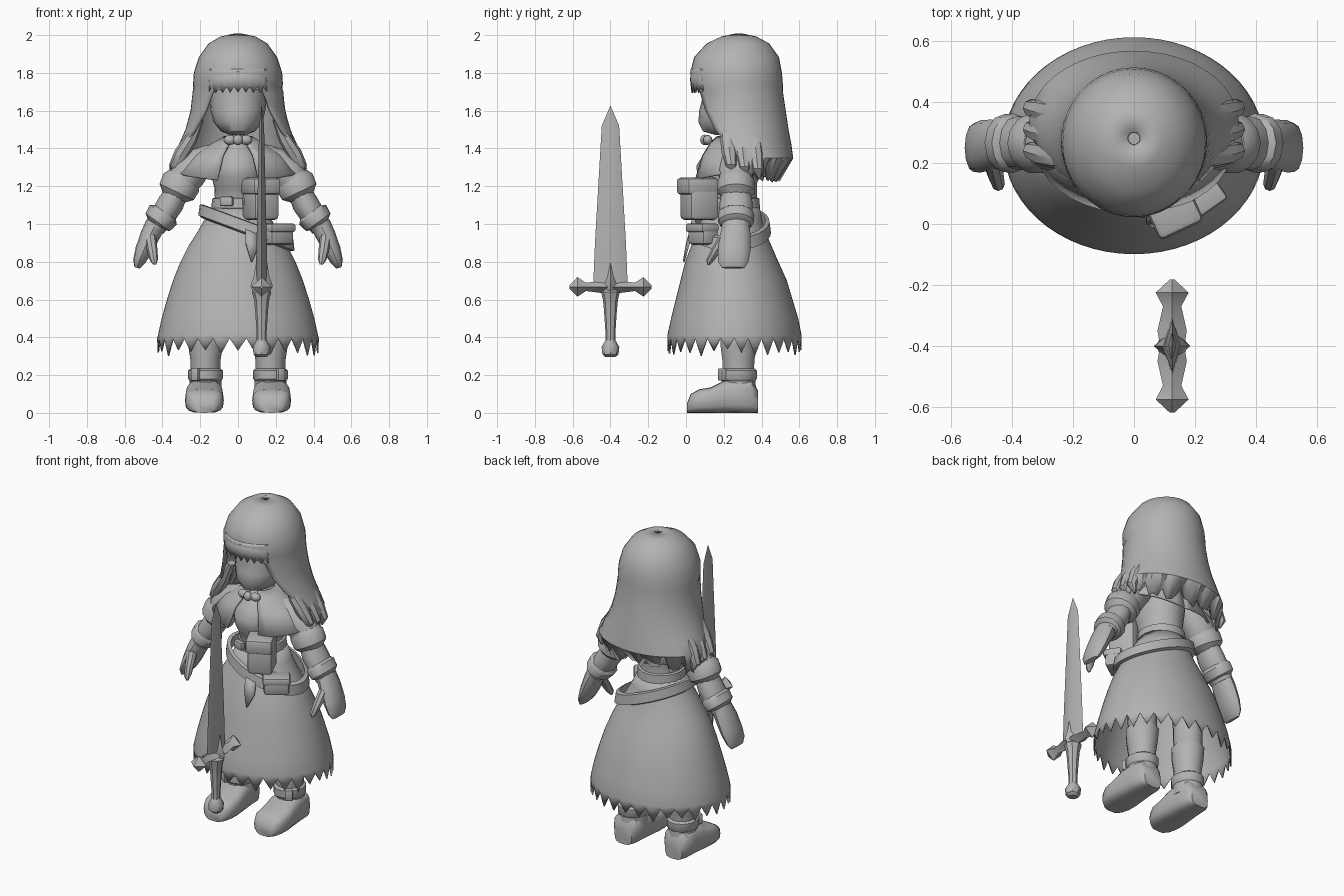
import bpy, bmesh, math, random
from mathutils import Vector as V

random.seed(4)
if "Cube" in bpy.data.objects:
    bpy.data.objects.remove(bpy.data.objects["Cube"])

grey = bpy.data.materials.new("plain_grey")
grey.use_nodes = True
grey.diffuse_color = (0.45, 0.45, 0.45, 1)
grey.node_tree.nodes["Principled BSDF"].inputs["Base Color"].default_value = grey.diffuse_color
parts = []


def finish(name, bm, thick=0):
    bmesh.ops.remove_doubles(bm, verts=bm.verts, dist=0.0005)
    bmesh.ops.recalc_face_normals(bm, faces=bm.faces)
    mesh = bpy.data.meshes.new(name)
    bm.to_mesh(mesh)
    bm.free()
    mesh.materials.append(grey)
    ob = bpy.data.objects.new(name, mesh)
    bpy.context.collection.objects.link(ob)
    if thick:
        mod = ob.modifiers.new("thickness", 'SOLIDIFY')
        mod.thickness = thick
        mod.offset = 0
    parts.append(ob)
    return ob


def skin(name, rings, closed=True, caps=True, thick=0):
    """Bridge successive rows of points into one surface."""
    bm = bmesh.new()
    rows = [[bm.verts.new(p) for p in r] for r in rings]
    n = len(rows[0])
    for a, b in zip(rows, rows[1:]):
        for i in range(n if closed else n - 1):
            j = (i + 1) % n
            bm.faces.new((a[i], a[j], b[j], b[i]))
    if caps:
        bm.faces.new(rows[0])
        bm.faces.new(rows[-1])
    return finish(name, bm, thick)


def ring(c, u, v, n):
    return [V(c) + V(u) * math.cos(math.tau * i / n) + V(v) * math.sin(math.tau * i / n)
            for i in range(n)]


def stack(name, rows, n=16, x=0, caps=True):
    """Upright loft; each row is height, half width, front y, back y."""
    return skin(name, [ring((x, (f + b) / 2, z), (w, 0, 0), (0, (b - f) / 2, 0), n)
                       for z, w, f, b in rows], caps=caps)


def limb(name, rows, side=1, n=12):
    """Tube; each row is x, y, z, radius in the arm plane, radius in y."""
    pts = [V((x * side, y, z)) for x, y, z, a, b in rows]
    rings = []
    for i, p in enumerate(pts):
        d = (pts[min(i + 1, len(pts) - 1)] - pts[max(i - 1, 0)]).normalized()
        u = V((d.z, 0, -d.x)).normalized()
        rings.append(ring(p, u * rows[i][3], V((0, rows[i][4], 0)), n))
    return skin(name, rings)


def arc(z, w, f, b, lo, hi, n):
    """Points round an ellipse between two angles from the front, in degrees."""
    out = []
    for i in range(n + 1):
        t = math.radians(lo + (hi - lo) * i / n)
        out.append(V((w * math.sin(t), (f + b) / 2 - (b - f) / 2 * math.cos(t), z)))
    return out


def block(name, centre, size, turn=0, bevel=0.02):
    bm = bmesh.new()
    bmesh.ops.create_cube(bm, size=1)
    for v in bm.verts:
        v.co = V((v.co.x * size[0], v.co.y * size[1], v.co.z * size[2]))
    bmesh.ops.bevel(bm, geom=bm.edges[:], offset=bevel, segments=2, affect='EDGES', profile=0.5)
    ob = finish(name, bm)
    ob.location = centre
    ob.rotation_euler.z = math.radians(turn)
    return ob


def ball(name, centre, size):
    bm = bmesh.new()
    bmesh.ops.create_uvsphere(bm, u_segments=12, v_segments=8, radius=1)
    for v in bm.verts:
        v.co = V(centre) + V([a * s for a, s in zip(v.co, size)])
    return finish(name, bm)


# Head and face
stack("head", [(1.47, .04, .16, .28), (1.49, .09, .09, .34), (1.54, .13, .065, .38),
               (1.6, .145, .07, .4), (1.66, .15, .085, .42), (1.74, .16, .08, .43),
               (1.82, .15, .09, .42)], 20)

# Hair shell, open at the face, with a ragged lower edge
hair_rows = [(2.0, .02, .26, .3, 0), (1.985, .09, .19, .37, 0), (1.95, .15, .115, .435, 0),
             (1.88, .2, .05, .485, 0), (1.8, .226, .03, .5, 0), (1.74, .23, .035, .505, 4),
             (1.7, .232, .04, .505, 34), (1.6, .243, .04, .52, 44), (1.5, .27, .05, .535, 56),
             (1.42, .305, .07, .55, 68), (1.35, .335, .1, .56, 78)]
hair = [arc(z, w, f, b, o, 360 - o, 36) for z, w, f, b, o in hair_rows]
tips = arc(1.25, .33, .14, .49, 82, 278, 36)
for i, p in enumerate(tips):
    p.z += (.06 if i % 4 == 0 else .0) + random.uniform(-.03, .02)
skin("hair", hair + [tips], closed=False, caps=False, thick=.016)

fringe = [arc(z, w, f, .5, -42, 42, 16) for z, w, f in ((1.82, .22, .03), (1.76, .226, .028), (1.71, .225, .035))]
for i, p in enumerate(fringe[-1]):
    p.z += .02 if i % 2 else -.015
skin("fringe", fringe, closed=False, caps=False, thick=.012)

for s, word in ((1, "left"), (-1, "right")):
    # Side locks curling outward over the shoulders
    for k in range(3):
        y = .22 + .07 * k
        limb(f"{word}_hair_lock_{k}", [(.2, y, 1.56, .02, .03), (.25, y, 1.45, .035, .04),
             (.3, y + .01, 1.37, .04, .04), (.335, y + .02, 1.31 - .01 * k, .03, .03),
             (.32, y + .03, 1.26 - .01 * k, .006, .006)], s, 8)

    # Puffed sleeve, arm and gauntlet
    limb(f"{word}_sleeve", [(.13, .26, 1.38, .05, .06), (.2, .265, 1.33, .08, .085),
         (.26, .265, 1.27, .095, .095), (.3, .265, 1.21, .085, .085)], s, 14)
    limb(f"{word}_sleeve_cuff", [(.285, .265, 1.25, .085, .085), (.3, .265, 1.22, .106, .1),
         (.325, .265, 1.17, .1, .1), (.338, .265, 1.14, .065, .07)], s, 14)
    limb(f"{word}_forearm", [(.32, .265, 1.18, .06, .075), (.355, .265, 1.11, .07, .088),
         (.4, .265, 1.04, .066, .088), (.44, .265, .98, .055, .075)], s)
    limb(f"{word}_wrist_cuff", [(.385, .265, 1.065, .066, .085), (.395, .265, 1.05, .088, .097),
         (.425, .265, 1.01, .08, .095), (.435, .265, .995, .05, .075)], s)
    limb(f"{word}_hand", [(.435, .265, 1.0, .055, .07), (.465, .26, .94, .052, .082),
         (.5, .255, .86, .045, .086), (.525, .25, .8, .032, .08), (.535, .25, .768, .014, .06)], s)
    limb(f"{word}_thumb", [(.465, .21, .94, .03, .035), (.455, .165, .87, .028, .028),
         (.445, .13, .81, .022, .022), (.44, .12, .785, .008, .008)], s, 8)

    # Legs, boots and ankle straps
    x = s * .172
    stack(f"{word}_leg", [(.08, .08, .2, .36), (.2, .078, .195, .36), (.28, .08, .19, .365),
          (.36, .092, .18, .375), (.42, .095, .18, .38), (.44, .08, .19, .37), (.7, .085, .18, .37)], 14, x)
    stack(f"{word}_boot_cuff", [(.1, .088, .18, .375), (.17, .084, .185, .37), (.18, .092, .175, .378),
          (.225, .092, .175, .378), (.235, .078, .19, .365)], 14, x)
    foot = []
    for y, w, h in ((.005, .05, .05), (.025, .082, .1), (.07, .1, .125), (.13, .103, .135),
                    (.2, .098, .17), (.28, .09, .18), (.35, .085, .17), (.38, .06, .12)):
        r = []
        for i in range(16):
            c, d = math.cos(math.tau * i / 16), math.sin(math.tau * i / 16)
            r.append((x + s * .006 + w * math.copysign(abs(c) ** .6, c), y,
                      h / 2 * (1 + math.copysign(abs(d) ** .6, d))))
        foot.append(r)
    skin(f"{word}_boot", foot)
    block(f"{word}_boot_buckle", (s * .225, .192, .203), (.045, .03, .065), s * 30, .006)

    # Cape half, from the front edge to the middle of the back
    cape = [arc(z, w, f, b, 20, 180, 16) for z, w, f, b in
            ((1.46, .07, .16, .32), (1.42, .14, .12, .37), (1.36, .23, .08, .42), (1.27, .315, .04, .45))]
    for row in cape:
        for p in row:
            p.x *= s
    for i, p in enumerate(cape[-1]):
        p.z += .03 * abs(i / 8 - 1) * -1.6 + .01
    skin(f"{word}_cape", cape, closed=False, caps=False, thick=.012)
    ball(f"{word}_bow_loop", (s * .042, .115, 1.445), (.034, .025, .026))

    # Corset side seams
    block(f"{word}_corset_strap", (s * .06, .098, 1.12), (.07, .03, .05), s * 18, .008)

ball("bow_knot", (0, .1, 1.445), (.026, .025, .028))

# Torso and corset
stack("torso", [(.95, .19, .07, .41), (1.05, .145, .11, .385), (1.12, .122, .115, .375),
                (1.19, .125, .09, .375), (1.25, .14, .06, .38), (1.31, .145, .055, .39),
                (1.37, .125, .095, .39), (1.42, .08, .14, .36), (1.46, .045, .18, .32),
                (1.54, .045, .18, .32)], 20)
stack("waist_sash", [(1.08, .13, .11, .38), (1.085, .142, .1, .392), (1.135, .136, .103, .388),
                     (1.14, .12, .11, .375)], 20)

# Flared skirt with a torn hem
profile = [(1.09, .135, .115, .385), (1.02, .175, .085, .4), (.95, .215, .055, .42), (.88, .26, .03, .45),
           (.8, .3, 0, .485), (.7, .34, -.025, .53), (.6, .372, -.05, .56), (.5, .4, -.075, .59),
           (.41, .42, -.095, .608)]
rings = [ring((0, (f + b) / 2, z), (w, 0, 0), (0, (b - f) / 2, 0), 60) for z, w, f, b in profile]
hem = [p + V((p.x * .01, 0, -random.uniform(.07, .11) if i % 2 else -.015)) for i, p in enumerate(rings[-1])]
skin("skirt", rings + [hem], caps=False, thick=.008)

# Slanted belt hanging to the left
belt = []
for grow, lift in ((0, .035), (.022, .03), (.03, -.03), (.008, -.04)):
    r = ring((.045, .235, 0), (.225 + grow, 0, 0), (0, .185 + grow, 0), 32)
    for p in r:
        p.z = 1.0 - .37 * p.x + lift
    belt.append(r)
skin("belt", belt + belt[:1], caps=False)

# Pouches and a hanging cloth
block("upper_pouch", (.12, .07, 1.12), (.15, .17, .2), 25, .025)
block("upper_pouch_flap", (.12, .06, 1.2), (.16, .18, .09), 25, .02)
block("lower_pouch", (.21, .09, .945), (.15, .1, .11), 35, .02)
block("lower_pouch_flap", (.212, .085, .98), (.16, .11, .045), 35, .012)
skin("belt_cloth", [[(.04, .03, .98), (.1, .04, .97)], [(.04, .005, .9), (.11, .01, .88)],
                    [(.07, -.012, .8), (.075, -.012, .8)]], closed=False, caps=False, thick=.01)

# Sword, upright and edge-on to the front
sx, sy = .125, -.4


def sword_part(name, rows, n=4):
    stack(name, [(z, a, sy - b, sy + b) for z, a, b in rows], n, sx)


sword_part("sword_blade", [(.66, .032, .092), (.9, .027, .082), (1.52, .013, .046), (1.625, .001, .001)])
sword_part("sword_blade_spine", [(.58, .01, .01), (.67, .06, .055), (.72, .042, .04), (.95, .004, .004)])
sword_part("sword_grip", [(.37, .026, .026), (.42, .026, .026), (.54, .034, .034), (.6, .04, .04),
                          (.64, .052, .05), (.66, .03, .03)], 8)
sword_part("sword_pommel", [(.295, .025, .025), (.31, .043, .043), (.35, .047, .047), (.385, .026, .026)], 8)
half = [(.0, .04, .035), (.05, .048, .032), (.13, .03, .022), (.175, .054, .052), (.218, .008, .008)]
guard = [(-d, w, h) for d, w, h in reversed(half)] + half[1:]
skin("sword_guard", [ring((sx, sy + d, .667), (w, 0, 0), (0, 0, h), 4) for d, w, h in guard])

# Smooth shading with crisp edges
bpy.ops.object.select_all(action='DESELECT')
for ob in parts:
    ob.select_set(True)
bpy.context.view_layer.objects.active = parts[0]
bpy.ops.object.shade_smooth_by_angle(angle=math.radians(40))
